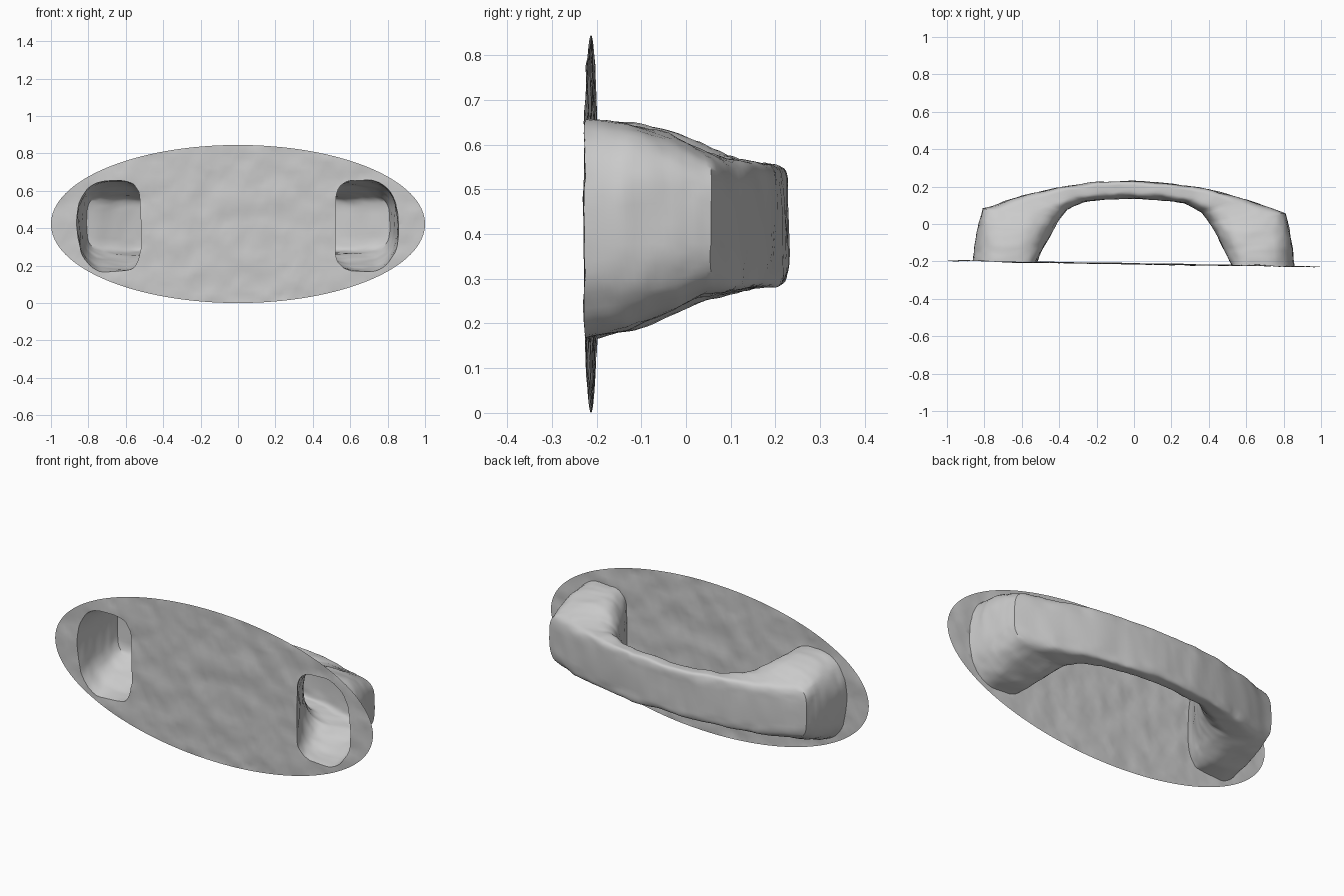
import bpy, bmesh, math
from mathutils import Vector, noise, geometry

cube = bpy.data.objects.get("Cube")
if cube:
    bpy.data.objects.remove(cube)

grey = bpy.data.materials.new("plain grey")
grey.use_nodes = True
COLOUR = (0.6, 0.6, 0.6, 1)
grey.diffuse_color = COLOUR
grey.node_tree.nodes["Principled BSDF"].inputs["Base Color"].default_value = COLOUR

BASE_Y = -0.2125      # wall plane
MID_Z = 0.4225        # plate centre height
RING = 56             # points around the grip


def weather(p, amount):
    """Lean the piece slightly and roughen its surface."""
    bump = noise.noise_vector(p * 9) * amount + noise.noise_vector(p * 28) * amount * 0.4
    return Vector((p.x, p.y - 0.0165 * p.x, p.z)) + bump


def make_object(name, bm, angle):
    mesh = bpy.data.meshes.new(name)
    bm.to_mesh(mesh)
    bm.free()
    mesh.materials.append(grey)
    obj = bpy.data.objects.new(name, mesh)
    bpy.context.collection.objects.link(obj)
    bpy.ops.object.select_all(action='DESELECT')
    obj.select_set(True)
    bpy.context.view_layer.objects.active = obj
    bpy.ops.object.shade_smooth_by_angle(angle=math.radians(angle))
    return obj


# Grip stations from foot to middle:
# outer x, y, inner x, y, low z, high z, outer squareness, inner squareness, taper
STATIONS = [
    (0.86, BASE_Y, 0.52, BASE_Y, 0.17, 0.655, 2.4, 4.5, 0.0),
    (0.85, -0.12, 0.48, -0.13, 0.18, 0.655, 2.6, 3.0, 0.05),
    (0.83, 0.0, 0.44, -0.05, 0.21, 0.64, 3.2, 2.6, 0.15),
    (0.81, 0.07, 0.40, 0.02, 0.24, 0.61, 4.0, 2.6, 0.22),
    (0.60, 0.14, 0.36, 0.07, 0.265, 0.575, 5.0, 2.8, 0.1),
    (0.40, 0.19, 0.27, 0.115, 0.28, 0.56, 6.0, 3.0, 0.0),
    (0.20, 0.22, 0.13, 0.132, 0.285, 0.555, 6.0, 3.0, 0.0),
    (0.0, 0.23, 0.0, 0.136, 0.288, 0.552, 6.0, 3.0, 0.0),
]


def section(station, side):
    """Rounded cross-section spanning the inner and outer edges of the grip."""
    ox, oy, ix, iy, low, high, n_out, n_in, taper = station
    points = []
    for i in range(RING):
        t = math.tau * i / RING
        c, s = math.cos(t), math.sin(t)
        n = n_out if c > 0 else n_in
        c = math.copysign(abs(c) ** (2 / n), c)
        s = math.copysign(abs(s) ** (2 / n), s)
        f = (c + 1) / 2
        z = (low + high) / 2 + s * (high - low) / 2 * (1 - taper * f)
        points.append(Vector((side * (ix + (ox - ix) * f), iy + (oy - iy) * f, z)))
    return points


# Hollow arched grip, open at both feet
half = []
STEPS = 7
for a, b in zip(STATIONS, STATIONS[1:]):
    for k in range(STEPS):
        half.append([p + (q - p) * k / STEPS for p, q in zip(a, b)])
rings = [section(s, -1) for s in half]
rings.append(section(STATIONS[-1], 1))
rings += [section(s, 1) for s in reversed(half)]

bm = bmesh.new()
loops = [[bm.verts.new(weather(p, 0.007)) for p in ring] for ring in rings]
for a, b in zip(loops, loops[1:]):
    for i in range(RING):
        j = (i + 1) % RING
        bm.faces.new((a[i], a[j], b[j], b[i]))
bmesh.ops.recalc_face_normals(bm, faces=bm.faces)
make_object("grip", bm, 40)

# Thin oval wall plate, cut away inside each foot
points, edges = [], []


def add_loop(loop):
    start = len(points)
    points.extend(loop)
    edges.extend((start + i, start + (i + 1) % len(loop)) for i in range(len(loop)))


def inside(p, loop):
    hit = False
    for a, b in zip(loop, loop[1:] + loop[:1]):
        if (a.y > p.y) != (b.y > p.y) and p.x < a.x + (p.y - a.y) * (b.x - a.x) / (b.y - a.y):
            hit = not hit
    return hit


SEGMENTS = 128
add_loop([Vector((math.cos(math.tau * i / SEGMENTS),
                  MID_Z + MID_Z * math.sin(math.tau * i / SEGMENTS)))
          for i in range(SEGMENTS)])
holes = [[Vector((p.x, p.z)) for p in section(STATIONS[0], side)] for side in (-1, 1)]
for hole in holes:
    add_loop(hole)

CELL = 0.025
for row in range(1, int(2 * MID_Z / CELL) + 1):
    for col in range(-40, 41):
        p = Vector(((col + row % 2 / 2) * CELL, row * CELL))
        if p.x ** 2 + ((p.y - MID_Z) / MID_Z) ** 2 < 0.95:
            points.append(p)

flat, _, tris, *_ = geometry.delaunay_2d_cdt(points, edges, [], 0, 1e-5)
bm = bmesh.new()
verts = []
for p in flat:
    v = Vector((p.x, BASE_Y, p.y))
    on_rim = p.x ** 2 + ((p.y - MID_Z) / MID_Z) ** 2 > 0.99
    verts.append(bm.verts.new(weather(v, 0.0 if on_rim else 0.007)))
for tri in tris:
    centre = sum((flat[i] for i in tri), Vector((0, 0))) / len(tri)
    if not any(inside(centre, hole) for hole in holes):
        bm.faces.new([verts[i] for i in tri])
bmesh.ops.delete(bm, geom=[v for v in bm.verts if not v.link_faces], context='VERTS')
for f in bm.faces:
    f.normal_update()
    if f.normal.y > 0:
        f.normal_flip()
make_object("wall_plate", bm, 40)
